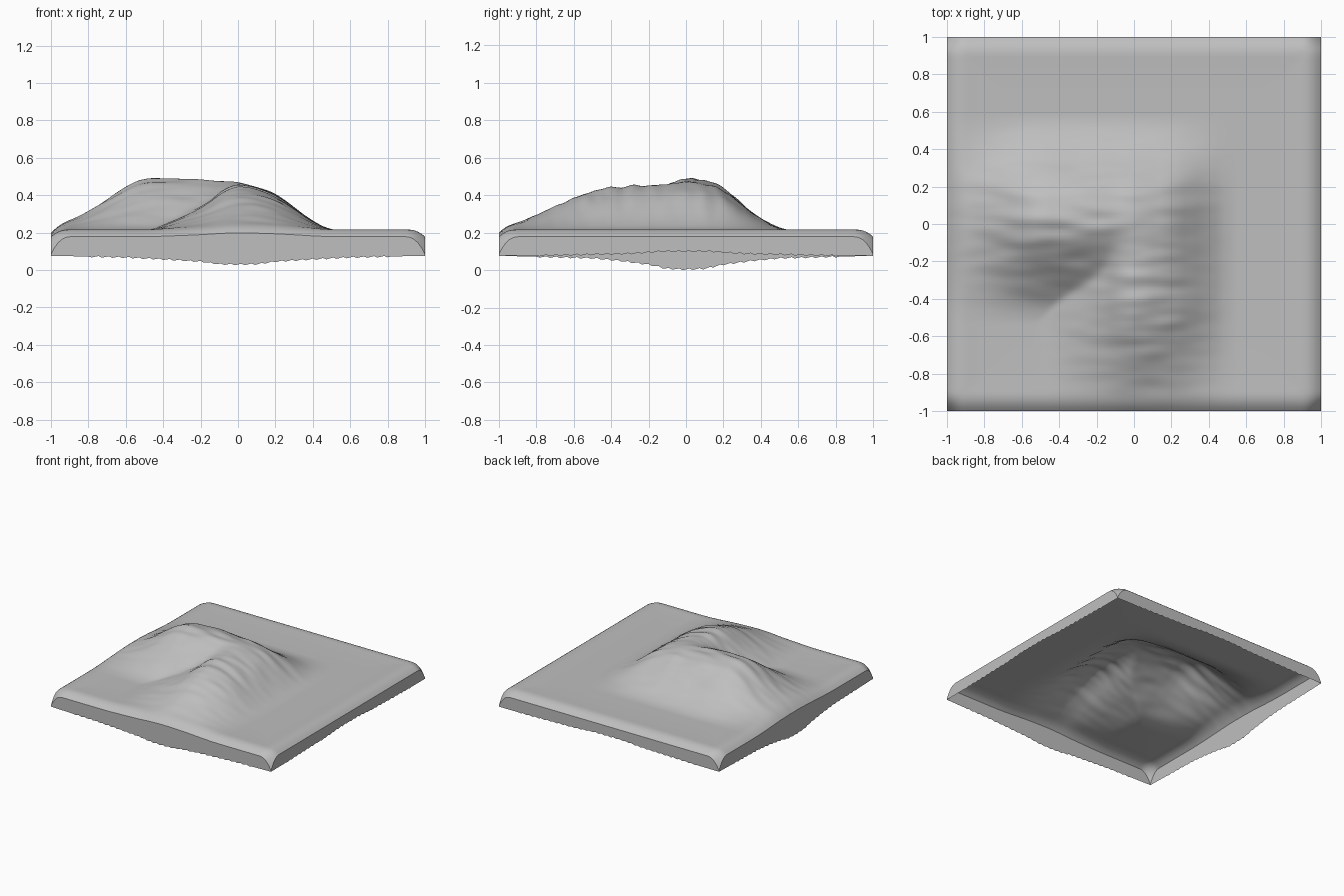
import bpy, bmesh
from mathutils import noise, Vector

cube = bpy.data.objects.get("Cube")
if cube:
    bpy.data.objects.remove(cube, do_unlink=True)

CELLS = 110
BASE = 0.212


def lerp_points(points, t):
    """Height along a profile of (position, value) points."""
    if t <= points[0][0]:
        return points[0][1]
    for (a, va), (b, vb) in zip(points, points[1:]):
        if t <= b:
            return va + (vb - va) * (t - a) / (b - a)
    return points[-1][1]


def profile(points, t, blur=0.05):
    """The same profile with its corners softened."""
    return sum(lerp_points(points, t + k * blur / 2) for k in range(-2, 3)) / 5


# Ridge running to the right edge: crest along x, cross-section along y
WEST_CREST = [(-1, .015), (-.9, .05), (-.8, .1), (-.6, .235), (-.5, .28), (-.2, .28),
              (0, .25), (.2, .19), (.3, .12), (.4, .045), (.5, 0)]
WEST_SECTION = [(-.48, 0), (-.4, .12), (-.2, .65), (-.06, .95), (.05, 1), (.2, .83),
                (.3, .5), (.4, .22), (.53, 0)]
# Ridge running to the front edge: crest along y, cross-section along x
SOUTH_CREST = [(-1, .018), (-.9, .035), (-.8, .085), (-.6, .18), (-.45, .233),
               (-.25, .248), (0, .25), (.2, .21), (.3, .13), (.4, .055), (.52, 0)]
SOUTH_SECTION = [(-.47, 0), (-.2, .5), (-.05, .97), (.05, .97), (.2, .77), (.3, .48),
                 (.4, .19), (.5, 0)]
# Lower skirt edges, by distance from the middle of the side
FRONT_HEM = [(0, .03), (.1, .032), (.2, .046), (.4, .058), (.6, .068), (1, .077)]
RIGHT_HEM = [(0, .004), (.1, .008), (.2, .03), (.35, .05), (.5, .064), (1, .077)]
PLAIN_HEM = [(0, .1), (.13, .1), (.3, .088), (.75, .078), (1, .077)]


def edge_round(t):
    return max(0, 1 - (1 - abs(t)) / .11) ** 2.5


def ground(x, y):
    west = profile(WEST_CREST, x) * profile(WEST_SECTION, y)
    south = profile(SOUTH_CREST, y) * profile(SOUTH_SECTION, x)
    hill = (west ** 10 + south ** 10) ** .1
    # Slight strata on the slopes
    rough = noise.noise(Vector((x * 5, y * 16, 1))) * .012 * min(1, hill * 6)
    rim = .012 * max(abs(x), abs(y)) ** 8
    qx, qy = edge_round(x), edge_round(y)
    return BASE + hill + rough + rim - .045 * (qx + qy) - .05 * qx * qy


def hem(x, y):
    if y < -.999:
        points, t = FRONT_HEM, x
    elif x < -.999:
        points, t = RIGHT_HEM, y
    else:
        points, t = PLAIN_HEM, x if y > .999 else y
    # Ragged saw-tooth lower edge
    tooth = (round((t + 1) * CELLS / 2) % 3) * .004 - .004
    return max(0, lerp_points(points, abs(t)) + tooth * (abs(t) < .8))


# Ground surface
bm = bmesh.new()
bmesh.ops.create_grid(bm, x_segments=CELLS, y_segments=CELLS, size=1)
for v in bm.verts:
    v.co.z = ground(v.co.x, v.co.y)

# Open skirt pulled down from the border
border = [e for e in bm.edges if e.is_boundary]
new = bmesh.ops.extrude_edge_only(bm, edges=border)["geom"]
for v in (g for g in new if isinstance(g, bmesh.types.BMVert)):
    v.co.z = min(hem(v.co.x, v.co.y), v.co.z - .002)
low = min(v.co.z for v in bm.verts)
for v in bm.verts:
    v.co.z -= low
bmesh.ops.recalc_face_normals(bm, faces=bm.faces)
# Keep the ground facing up
bm.faces.ensure_lookup_table()
if bm.faces[0].normal.z < 0:
    bmesh.ops.reverse_faces(bm, faces=bm.faces)

mesh = bpy.data.meshes.new("terrain_tile")
bm.to_mesh(mesh)
bm.free()
tile = bpy.data.objects.new("terrain_tile", mesh)
bpy.context.collection.objects.link(tile)

# Stone grey
grey = bpy.data.materials.new("stone_grey")
grey.use_nodes = True
color = (.52, .52, .52, 1)
grey.diffuse_color = color
grey.node_tree.nodes["Principled BSDF"].inputs["Base Color"].default_value = color
mesh.materials.append(grey)

bpy.ops.object.select_all(action="DESELECT")
tile.select_set(True)
bpy.context.view_layer.objects.active = tile
bpy.ops.object.shade_smooth_by_angle(angle=.6)
